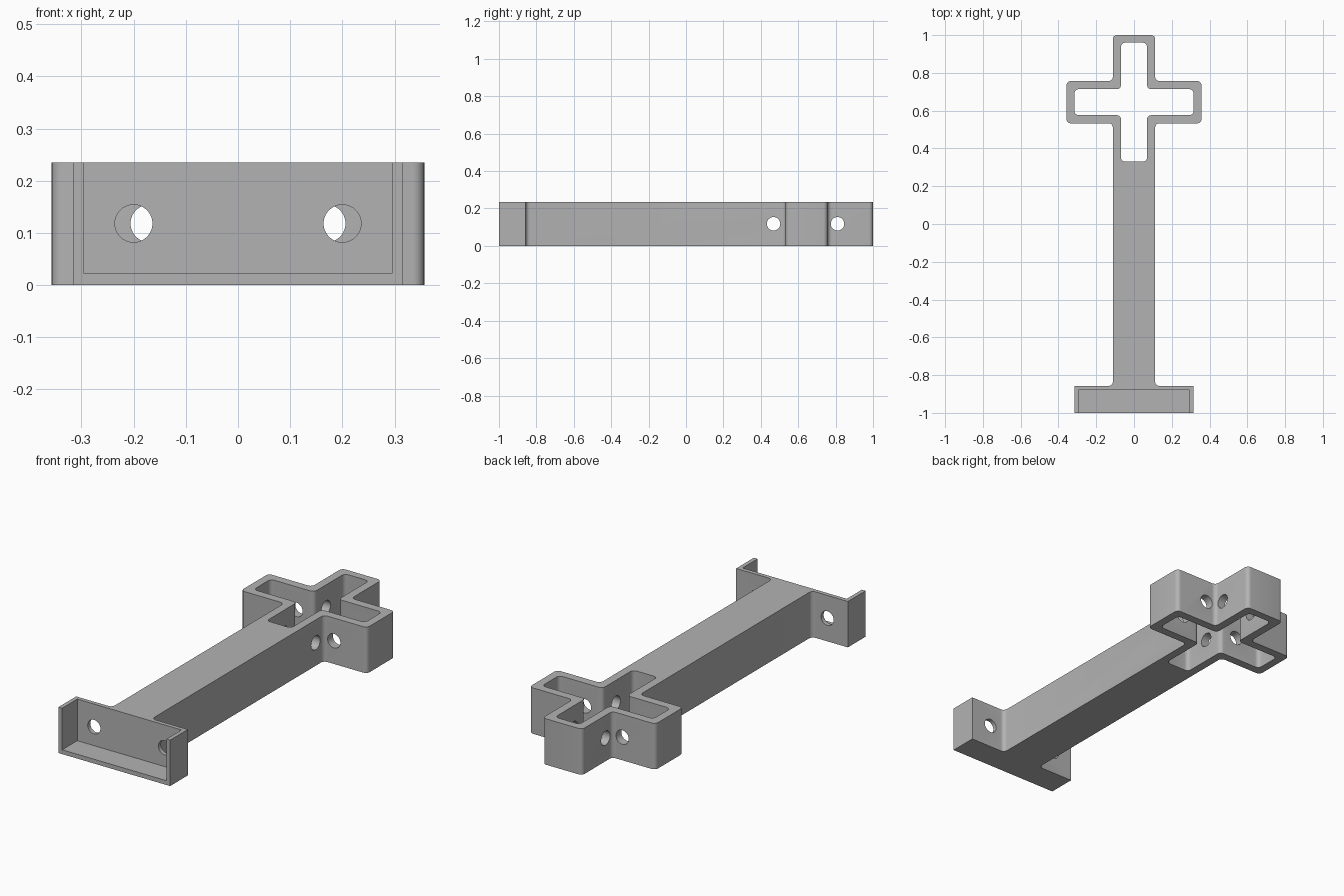
import bpy
import bmesh
import math
from mathutils import Vector, Matrix

cube = bpy.data.objects.get("Cube")
if cube:
    bpy.data.objects.remove(cube, do_unlink=True)

HEIGHT = 0.235
CROSS_Y = 0.645      # centre of the cross-shaped socket
ARM = 0.112          # half width of beam and cross arms
REACH = 0.357        # half span of the cross
WALL = 0.043
FOOT_X, FOOT_Y = 0.316, -0.857
ROUND = 0.022
HOLE_R, HOLE_Z = 0.036, 0.118

grey = bpy.data.materials.new("plain grey")
grey.use_nodes = True
color = (0.45, 0.45, 0.45, 1)
grey.diffuse_color = color
grey.node_tree.nodes["Principled BSDF"].inputs["Base Color"].default_value = color


def rounded(corners, steps=6):
    """Replace each (x, y, radius) right-angle corner with an arc."""
    points = []
    for i, (x, y, r) in enumerate(corners):
        p = Vector((x, y))
        if r == 0:
            points.append(p)
            continue
        before = (Vector(corners[i - 1][:2]) - p).normalized() * r
        after = (Vector(corners[(i + 1) % len(corners)][:2]) - p).normalized() * r
        for k in range(steps + 1):
            a = math.pi / 2 * k / steps
            points.append(p + before * (1 - math.sin(a)) + after * (1 - math.cos(a)))
    return points


def add_object(name, bm):
    bmesh.ops.recalc_face_normals(bm, faces=bm.faces)
    mesh = bpy.data.meshes.new(name)
    bm.to_mesh(mesh)
    bm.free()
    mesh.materials.append(grey)
    obj = bpy.data.objects.new(name, mesh)
    bpy.context.collection.objects.link(obj)
    return obj


def prism(name, points, bottom, top):
    bm = bmesh.new()
    face = bm.faces.new([bm.verts.new((p.x, p.y, bottom)) for p in points])
    ext = bmesh.ops.extrude_face_region(bm, geom=[face])
    verts = [g for g in ext["geom"] if isinstance(g, bmesh.types.BMVert)]
    bmesh.ops.translate(bm, verts=verts, vec=(0, 0, top - bottom))
    return add_object(name, bm)


def drill(name, center, axis, length):
    bm = bmesh.new()
    turn = Matrix.Rotation(math.pi / 2, 4, "Y" if axis == "X" else "X")
    bmesh.ops.create_cone(bm, cap_ends=True, segments=40, radius1=HOLE_R,
                          radius2=HOLE_R, depth=length,
                          matrix=Matrix.Translation(center) @ turn)
    return add_object(name, bm)


# Body outline: right half from foot to cross tip, then mirrored
half = [(FOOT_X, -1, 0), (FOOT_X, FOOT_Y, 0), (ARM, FOOT_Y, ROUND),
        (ARM, CROSS_Y - ARM, ROUND), (REACH, CROSS_Y - ARM, ROUND),
        (REACH, CROSS_Y + ARM, ROUND), (ARM, CROSS_Y + ARM, ROUND),
        (ARM, 1, ROUND)]
outline = half + [(-x, y, r) for x, y, r in reversed(half)]
body = prism("bracket_body", rounded(outline), 0, HEIGHT)

# Cross-shaped opening through the socket
a, s = ARM - WALL, REACH - WALL + 0.001
quarter = [(s, -a), (s, a), (a, a)]
opening = []
for turn in range(4):
    rot = Matrix.Rotation(turn * math.pi / 2, 2)
    for q in quarter:
        v = rot @ Vector(q)
        opening.append((v.x, v.y + CROSS_Y, ROUND))
cutters = [prism("socket_cutter", rounded(opening), -0.1, HEIGHT + 0.1)]

# Foot tray, open at the front and the top
tray = [(-0.295, -1.1, 0), (0.295, -1.1, 0), (0.295, -0.878, 0), (-0.295, -0.878, 0)]
cutters.append(prism("tray_cutter", rounded(tray), 0.022, HEIGHT + 0.1))

# Bolt holes in the foot and in all cross arms
for side in (-1, 1):
    cutters.append(drill("foot_hole_cutter", (side * 0.2, -0.87, HOLE_Z), "Y", 0.2))
    cutters.append(drill("side_arm_hole_cutter", (side * 0.17, CROSS_Y, HOLE_Z), "Y", 0.4))
    cutters.append(drill("long_arm_hole_cutter", (0, 0.639 + side * 0.171, HOLE_Z), "X", 0.4))

for cutter in cutters:
    cutter.hide_render = True
    cutter.display_type = "WIRE"
    mod = body.modifiers.new(cutter.name, "BOOLEAN")
    mod.operation = "DIFFERENCE"
    mod.solver = "EXACT"
    mod.object = cutter

# Apply the cuts, remove the helpers and smooth the rounded corners
bpy.ops.object.select_all(action="DESELECT")
bpy.context.view_layer.objects.active = body
body.select_set(True)
for mod in list(body.modifiers):
    bpy.ops.object.modifier_apply(modifier=mod.name)
for cutter in cutters:
    bpy.data.objects.remove(cutter, do_unlink=True)
bpy.ops.object.shade_smooth_by_angle(angle=math.radians(30))
